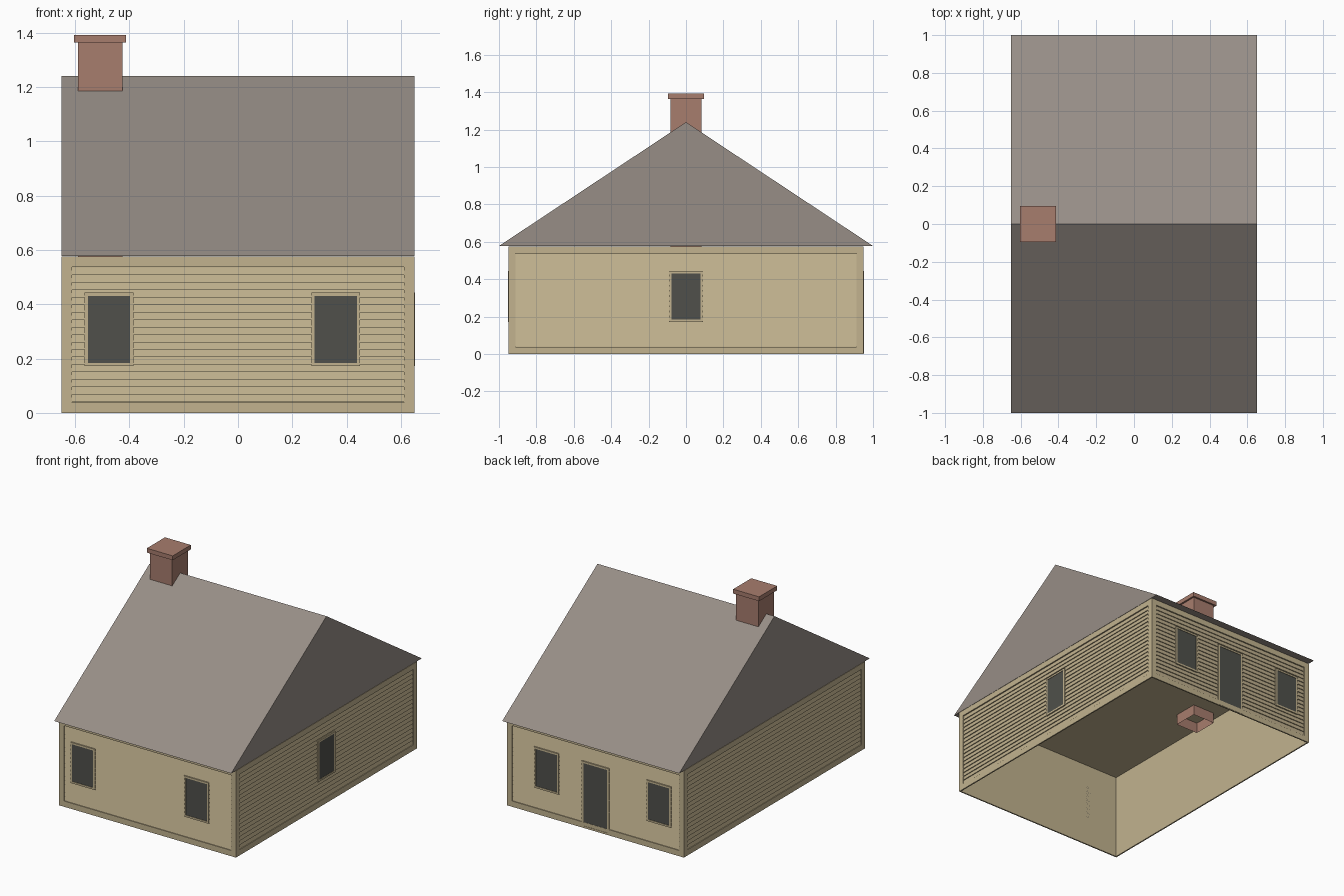
import bpy, bmesh
from math import radians
from mathutils import Matrix, Vector

if "Cube" in bpy.data.objects:
    bpy.data.objects.remove(bpy.data.objects["Cube"], do_unlink=True)


def material(name, rgb):
    m = bpy.data.materials.new(name)
    m.use_nodes = True
    m.diffuse_color = (*rgb, 1)
    m.node_tree.nodes["Principled BSDF"].inputs["Base Color"].default_value = (*rgb, 1)
    return m


TAN = material("tan_wood", (0.54, 0.45, 0.275))
ROOF = material("grey_brown_roof", (0.31, 0.27, 0.24))
BRICK = material("red_brick", (0.39, 0.205, 0.155))
DARK = material("dark_glass", (0.08, 0.081, 0.07))

HX, HY, WALL_TOP = 0.65, 0.95, 0.576


def finish(name, bm, mat, matrix=None):
    mesh = bpy.data.meshes.new(name)
    if matrix:
        bm.transform(matrix)
    bm.to_mesh(mesh)
    bm.free()
    mesh.materials.append(mat)
    obj = bpy.data.objects.new(name, mesh)
    bpy.context.collection.objects.link(obj)
    return obj


def add_box(bm, lo, hi):
    lo, hi = Vector(lo), Vector(hi)
    size = hi - lo
    mat = Matrix.Translation((lo + hi) / 2) @ Matrix.Diagonal((*size, 1))
    return bmesh.ops.create_cube(bm, size=1, matrix=mat)["verts"]


def drop_bottom(bm):
    low = min(v.co.z for v in bm.verts)
    faces = [f for f in bm.faces if all(v.co.z < low + 1e-5 for v in f.verts)]
    bmesh.ops.delete(bm, geom=faces, context="FACES")


def border(bm, u0, u1, z0, z1, w, d0, d1):
    """Four bars around a rectangle, w wide inside its outline."""
    add_box(bm, (u0, -d1, z0), (u0 + w, -d0, z1))
    add_box(bm, (u1 - w, -d1, z0), (u1, -d0, z1))
    add_box(bm, (u0 + w, -d1, z0), (u1 - w, -d0, z0 + w))
    add_box(bm, (u0 + w, -d1, z1 - w), (u1 - w, -d0, z1))


# Open-bottomed wall shell
INSET = 0.009
bm = bmesh.new()
add_box(bm, (-HX + INSET, -HY + INSET, 0), (HX - INSET, HY - INSET, WALL_TOP))
drop_bottom(bm)
finish("wall_shell", bm, TAN)


def siding(name, half, dist, turn, boards=18):
    """Overlapping clapboards: each leans out towards its lower edge."""
    bm = bmesh.new()
    z0, z1 = 0.04, 0.535
    step = (z1 - z0) / boards
    prev = None
    for i in range(boards):
        for z, d in ((z0 + i * step, dist - 0.002), (z0 + (i + 1) * step, dist - 0.008)):
            row = [bm.verts.new((s * half, -d, z)) for s in (-1, 1)]
            if prev:
                bm.faces.new((prev[0], prev[1], row[1], row[0]))
            prev = row
    finish(name, bm, TAN, turn)


def opening(name, u0, u1, z0, z1, dist, turn):
    """Tan casing with a dark pane set inside it."""
    bm = bmesh.new()
    border(bm, u0, u1, z0, z1, 0.012, dist - INSET, dist + 0.002)
    finish(name + "_frame", bm, TAN, turn)
    bm = bmesh.new()
    add_box(bm, (u0 + 0.01, -dist + 0.001, z0 + 0.01), (u1 - 0.01, -dist + INSET, z1 - 0.01))
    finish(name + "_pane", bm, DARK, turn)


# Each wall: name, turn, half length, distance from centre, openings
LOW, HIGH = 0.172, 0.443
walls = [
    ("front", 0, HX, HY, [("window_a", -0.475, LOW), ("window_b", 0.36, LOW)]),
    ("left", 90, HY, HX, [("window", 0, LOW)]),
    ("back", 180, HX, HY, [("window_a", -0.36, LOW), ("door", 0, 0.002), ("window_b", 0.465, LOW)]),
    ("right", 270, HY, HX, []),
]
for side, angle, half, dist, holes in walls:
    turn = Matrix.Rotation(radians(angle), 4, "Z")
    bm = bmesh.new()
    border(bm, -half, half, 0, WALL_TOP, 0.038, dist - INSET, dist)
    finish(side + "_wall_trim", bm, TAN, turn)
    siding(side + "_siding", half - 0.037, dist, turn)
    for name, u, low in holes:
        w = 0.1 if name == "door" else 0.09
        opening(side + "_" + name, u - w, u + w, low, HIGH, dist, turn)

# Gabled roof prism
bm = bmesh.new()
ends = []
for x in (-HX, HX):
    ends.append([bm.verts.new((x, y, z)) for y, z in ((-1, 0.578), (1, 0.578), (0, 1.24))])
a, b = ends
bm.faces.new(a)
bm.faces.new(b)
for i in range(3):
    j = (i + 1) % 3
    bm.faces.new((a[i], a[j], b[j], b[i]))
bmesh.ops.recalc_face_normals(bm, faces=bm.faces)
finish("roof", bm, ROOF)

# Chimney stack, open below, with a wider cap
bm = bmesh.new()
add_box(bm, (-0.59, -0.083, 0.505), (-0.425, 0.083, 1.364))
drop_bottom(bm)
finish("chimney_stack", bm, BRICK)
bm = bmesh.new()
add_box(bm, (-0.603, -0.095, 1.363), (-0.413, 0.095, 1.392))
finish("chimney_cap", bm, BRICK)
